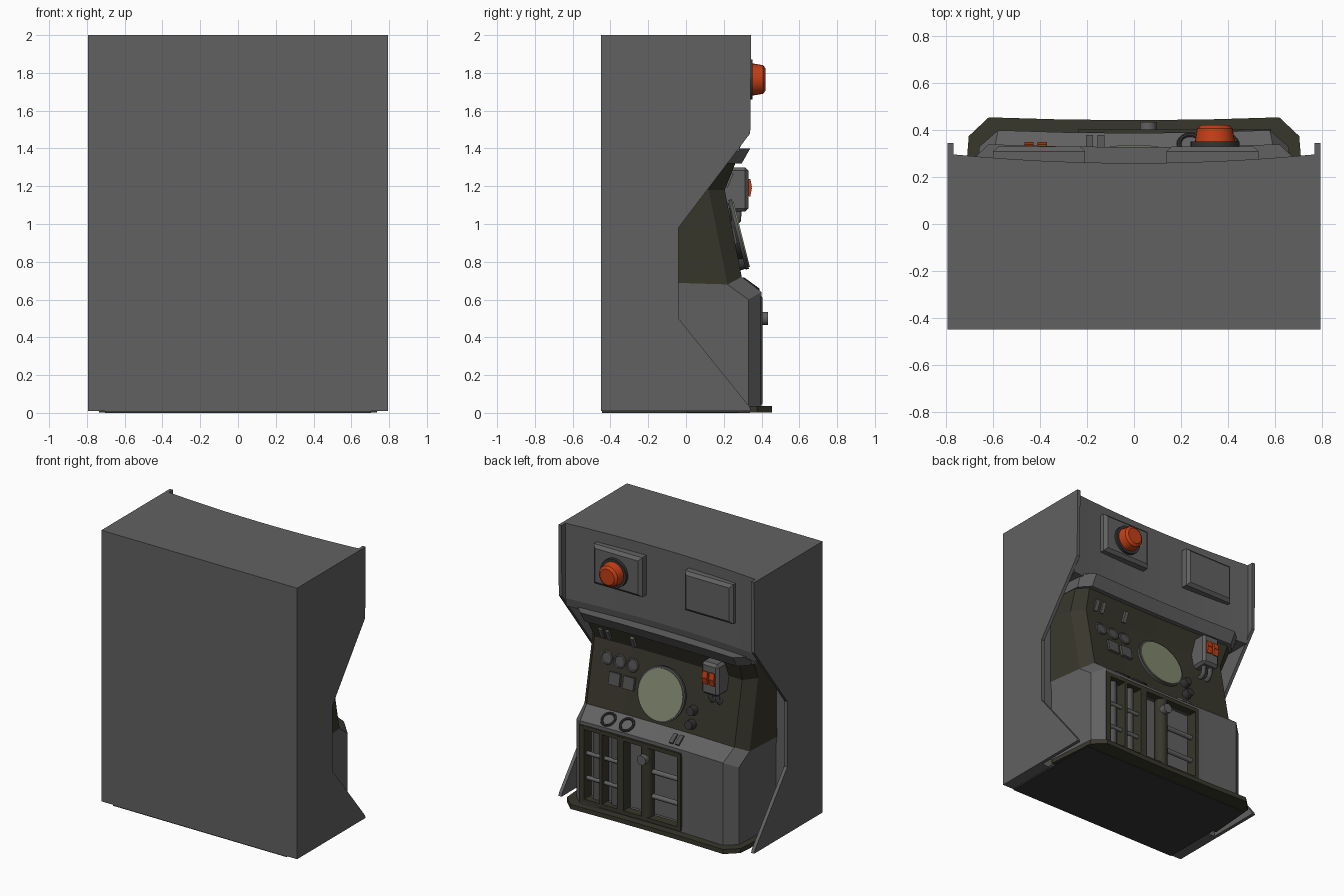
import bpy, bmesh, math
from mathutils import Vector

if "Cube" in bpy.data.objects:
    bpy.data.objects.remove(bpy.data.objects["Cube"])


def mat(name, c):
    m = bpy.data.materials.new(name)
    m.diffuse_color = (*c, 1)
    m.use_nodes = True
    m.node_tree.nodes["Principled BSDF"].inputs["Base Color"].default_value = m.diffuse_color
    return m


GREY = mat("grey_metal", (0.12, 0.12, 0.12))
OLIVE = mat("dark_olive", (0.04, 0.038, 0.025))
MID = mat("mid_grey", (0.085, 0.085, 0.085))
DARK = mat("dark_grey", (0.035, 0.035, 0.035))
ORANGE = mat("orange", (0.55, 0.05, 0.008))
SCREEN = mat("pale_green", (0.22, 0.25, 0.16))


def finish(name, bm, *mats):
    bmesh.ops.recalc_face_normals(bm, faces=bm.faces)
    me = bpy.data.meshes.new(name)
    bm.to_mesh(me)
    bm.free()
    for m in mats:
        me.materials.append(m)
    o = bpy.data.objects.new(name, me)
    bpy.context.collection.objects.link(o)
    return o


def loft(name, loops, mats, band=lambda i: 0):
    """Skin a list of equal-length loops and cap both ends."""
    bm = bmesh.new()
    rings = [[bm.verts.new(p) for p in l] for l in loops]
    n = len(rings[0])
    for i in range(len(rings) - 1):
        for j in range(n):
            k = (j + 1) % n
            f = bm.faces.new((rings[i][j], rings[i][k], rings[i + 1][k], rings[i + 1][j]))
            f.material_index = band(i)
    bm.faces.new(rings[0])
    bm.faces.new(rings[-1]).material_index = band(len(rings) - 2)
    return finish(name, bm, *mats)


def box(name, lo, hi, m):
    (a, b, c), (d, e, f) = lo, hi
    return loft(name, [[(a, b, z), (d, b, z), (d, e, z), (a, e, z)] for z in (c, f)], [m])


def place(o, loc, tilt):
    """Local z becomes an outward +y normal raised by tilt."""
    o.location = loc
    o.rotation_euler = (tilt - math.pi / 2, 0, 0)
    return o


def disc(name, loc, tilt, r, h, m, r2=None, n=24):
    bm = bmesh.new()
    bmesh.ops.create_cone(bm, cap_ends=True, segments=n, radius1=r,
                          radius2=r if r2 is None else r2, depth=h)
    o = place(finish(name, bm, m), loc, tilt)
    smooth(o)
    return o


def smooth(o):
    bpy.ops.object.select_all(action='DESELECT')
    bpy.context.view_layer.objects.active = o
    o.select_set(True)
    bpy.ops.object.shade_smooth_by_angle(angle=math.radians(35))


def plate(name, loc, tilt, w, l, h, m):
    return place(box(name, (-w / 2, -l / 2, -h / 2), (w / 2, l / 2, h / 2), m), loc, tilt)


def ring(name, loc, tilt, r, t, m):
    bpy.ops.mesh.primitive_torus_add(major_radius=r, minor_radius=t,
                                     major_segments=24, minor_segments=8)
    o = bpy.context.object
    o.name = name
    o.data.materials.append(m)
    smooth(o)
    return place(o, loc, tilt)


def tube(name, pts, r, m):
    c = bpy.data.curves.new(name, 'CURVE')
    c.dimensions = '3D'
    c.bevel_depth, c.bevel_resolution, c.use_fill_caps = r, 3, True
    s = c.splines.new('POLY')
    s.points.add(len(pts) - 1)
    for p, q in zip(s.points, pts):
        p.co = (*q, 1)
    c.materials.append(m)
    o = bpy.data.objects.new(name, c)
    bpy.context.collection.objects.link(o)
    return o


def outline(hw, hs, ys, yf, zs, zf, back=-0.1, zb=None):
    """Chamfered plan outline with a slightly hollow front."""
    zb = zs if zb is None else zb
    front = [(hw * t, yf - 0.012 * (1 - t * t), zf) for t in (1, .5, 0, -.5, -1)]
    return [(-hs - .03, back, zb), (-hs, ys, zs)][::1] + front[::-1] + [(hs, ys, zs), (hs + .03, back, zb)]


# cabinet side panels, rear body, curved upper panel
side = [(-.45, .01), (.345, .01), (.335, .035), (-.04, .5), (-.04, .98), (.34, 1.48), (.345, 2), (-.45, 2)]
for s, n in ((1, "right"), (-1, "left")):
    loft("side_panel_" + n, [[(s * x, y, z) for y, z in side] for x in (.77, .795)], [GREY])
box("rear_body", (-.772, -.45, .01), (.772, -.06, 2), GREY)
arc = [(.772 * t, .26 + .037 * t * t) for t in [i / 6 for i in range(-6, 7)]]
up = [(-.772, -.07)] + arc + [(.772, -.07)]
loft("upper_panel", [[(x, y - d, z) for x, y in up] for z, d in ((1.385, .015), (1.45, 0), (2, 0))], [GREY])

# floor plate
loft("floor_plate", [outline(.62, .705, .375, .455, z, z, 0) for z in (.003, .036)], [OLIVE])
box("underside", (-.705, -.445, 0), (.705, .34, .02), DARK)

# console: lower cabinet, desk slope, instrument panel, overhang
console = loft("console", [
    outline(.58, .66, .33, .40, .03, .03),
    outline(.58, .66, .33, .40, .60, .64),
    outline(.60, .67, .22, .295, .68, .72, zb=.69),
    outline(.60, .67, .12, .205, 1.18, 1.18),
    outline(.62, .69, .20, .265, 1.33, 1.33)], [GREY, OLIVE], lambda i: int(i > 1))
loft("hood", [outline(.62, .69, .22, .295, 1.32, 1.32),
              outline(.62, .70, .265, .34, 1.40, 1.40)], [GREY])

# pipe bay cut into the lower cabinet
cut = box("bay_cutter", (-.24, .315, .07), (.56, .6, .59), GREY)
cut.hide_render = True
b = console.modifiers.new("bay", 'BOOLEAN')
b.operation, b.solver, b.object = 'DIFFERENCE', 'EXACT', cut
bpy.context.view_layer.objects.active = console
bpy.ops.object.modifier_apply(modifier="bay")
bpy.data.objects.remove(cut)
for x, w in ((.565, .04), (.25, .05), (-.225, .025), (.41, .02)):
    box("bay_upright", (x - w / 2, .32, .05), (x + w / 2, .405, .61), OLIVE)
for z in (.06, .6):
    box("bay_rail", (-.237, .34, z - .015), (.585, .403, z + .015), OLIVE)
for x in (.48, .33):
    tube("thin_pipe", [(x, .34, .07), (x, .34, .59)], .03, MID)
for z in (.22, .40):
    tube("cross_pipe_left", [(.27, .365, z), (.545, .365, z)], .015, GREY)
    tube("cross_pipe_right", [(-.22, .355, z), (.04, .355, z)], .018, GREY)
tube("main_pipe", [(.06, .36, .07), (.06, .36, .59)], .045, OLIVE)
disc("pipe_valve", (.06, .41, .5), 0, .035, .05, GREY)

# instrument panel
PT = math.atan(.09 / .46)


def panel(x, z, off=0):
    return Vector((x, .285 - .196 * (z - .72) + off, z))


disc("screen_mount", panel(0, .94, .01), PT, .13, .06, DARK)
disc("screen_rim", panel(0, .945, .038), PT + .05, .19, .018, MID, n=40)
disc("screen_glass", panel(0, .945, .05), PT + .05, .178, .008, SCREEN, n=40)
for x in (.486, .38, .275):
    disc("gauge_face", panel(x, 1.064, .003), PT, .042, .016, MID)
    ring("gauge_rim", panel(x, 1.064, .01), PT, .042, .008, GREY)
for x in (.40, .285):
    plate("square_button", panel(x, .937, .006), PT, .088, .088, .03, MID)
for z in (.885, .79):
    disc("panel_knob", panel(-.24, z, .022), PT, .036, .05, DARK, .03)

# switch box with rockers and cables
sw = box("switch_box", (-.49, .16, 1.065), (-.35, .33, 1.30), GREY)
bv = sw.modifiers.new("bevel", 'BEVEL')
bv.width, bv.segments = .018, 1
for x in (-.448, -.392):
    for z, t in ((1.215, .2), (1.17, -.2)):
        plate("rocker_switch", (x, .336, z), t, .04, .046, .018, ORANGE)
    tube("switch_cable", [(x, .28, 1.08), (x, .275, 1.02), (x, .255, .995), (x, .21, 1.0)], .017, MID)

# overhang toggles, desk toggles and desk rings
for x in (.526, .47, .27):
    plate("overhang_toggle", (x, .222, 1.235), -.405, .028, .08, .03, GREY)
for x in (-.14, -.19):
    plate("desk_toggle", (x, .342, .677), .942, .03, .075, .025, MID)
for x in (.39, .24):
    ring("desk_ring", (x, .342, .68), .942, .048, .01, DARK)

# upper plates and beacon
for x in (-.405, .335):
    p = loft("upper_plate", [[(x + sx * w, y, 1.775 + sz * h) for sx, sz in
                              ((-1, -1), (1, -1), (1, 1), (-1, 1))]
                             for y, w, h in ((.25, .197, .145), (.31, .197, .145), (.33, .175, .123))], [GREY])
disc("beacon_base", (.345, .34, 1.765), 0, .105, .024, DARK, n=24)
disc("beacon_lamp", (.345, .378, 1.765), 0, .086, .06, ORANGE, .076, 24)
disc("beacon_cap", (.345, .415, 1.765), 0, .076, .014, ORANGE, .058, 24)
